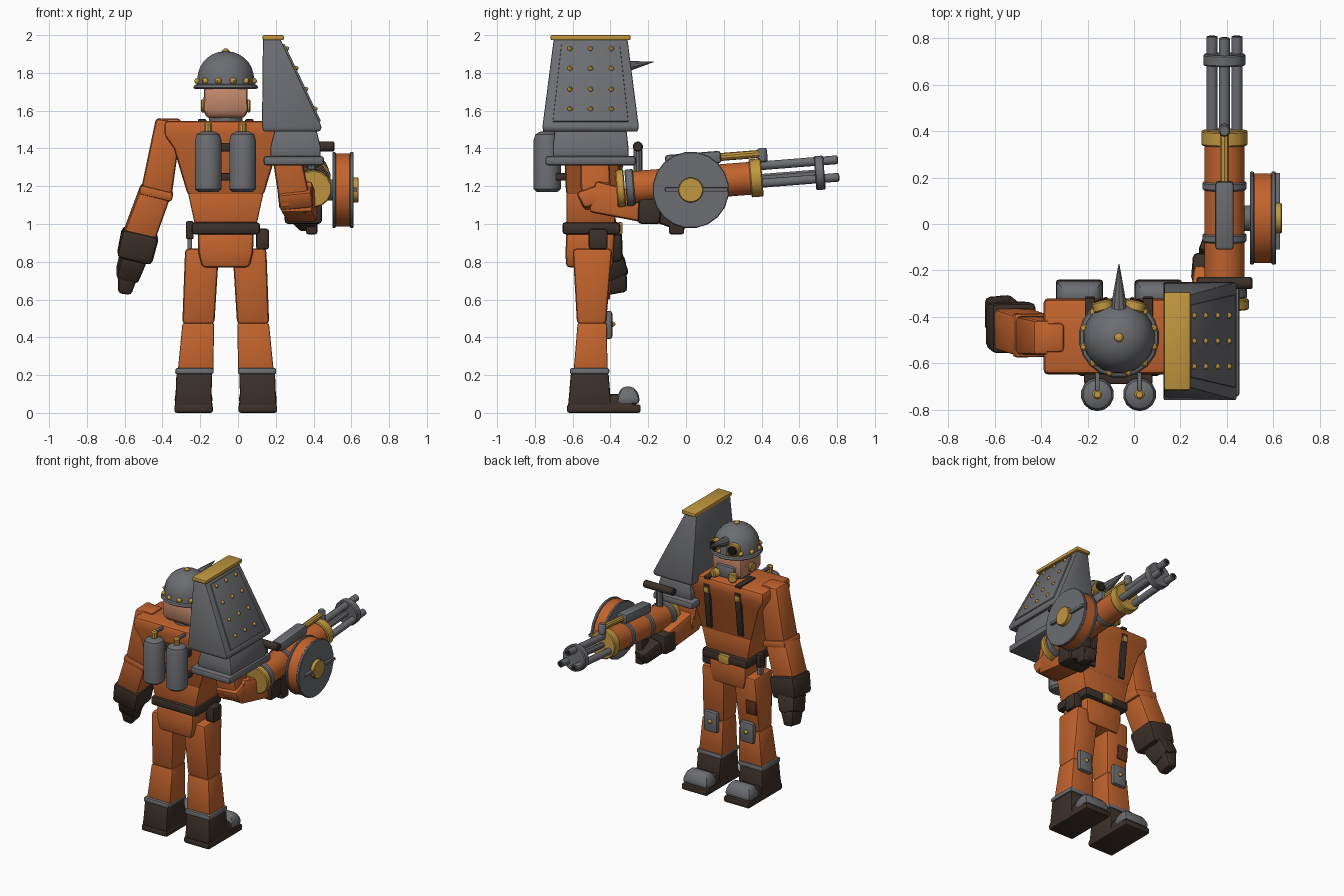
import bpy, bmesh, math
from mathutils import Vector as V

if "Cube" in bpy.data.objects:
    bpy.data.objects.remove(bpy.data.objects["Cube"])

CX, CY = -0.065, -0.49      # body centre


def material(name, rgb):
    m = bpy.data.materials.new(name)
    m.diffuse_color = (*rgb, 1)
    m.use_nodes = True
    m.node_tree.nodes["Principled BSDF"].inputs["Base Color"].default_value = m.diffuse_color
    return m


ORANGE = material("orange_cloth", (0.54, 0.125, 0.026))
GREY = material("grey_metal", (0.15, 0.153, 0.165))
BROWN = material("dark_leather", (0.045, 0.03, 0.023))
BRASS = material("brass", (0.54, 0.31, 0.05))
SKIN = material("skin", (0.56, 0.25, 0.15))
PATCH = material("patch_brown", (0.14, 0.032, 0.014))
LENS = material("dark_lens", (0.012, 0.011, 0.012))


def finish(name, bm, mat, bevel=0.0):
    bmesh.ops.recalc_face_normals(bm, faces=bm.faces)
    if bevel:
        sharp = [e for e in bm.edges if e.calc_face_angle(0) > math.radians(28)]
        bmesh.ops.bevel(bm, geom=sharp, offset=bevel, segments=2, profile=0.5,
                        affect='EDGES', clamp_overlap=True)
    me = bpy.data.meshes.new(name)
    bm.to_mesh(me)
    bm.free()
    me.materials.append(mat)
    ob = bpy.data.objects.new(name, me)
    bpy.context.collection.objects.link(ob)
    return ob


def skin_rings(rings):
    bm = bmesh.new()
    vs = [[bm.verts.new(p) for p in r] for r in rings]
    n = len(vs[0])
    for a, b in zip(vs, vs[1:]):
        for i in range(n):
            j = (i + 1) % n
            bm.faces.new((a[i], a[j], b[j], b[i]))
    bm.faces.new(vs[0])
    bm.faces.new(vs[-1])
    return bm


def loft(name, mat, rings, bevel=0.012):
    """Rectangular sections stacked in z: (x, y, z, half_x, half_y)."""
    return finish(name, skin_rings([[(x + a * hx, y + b * hy, z) for a, b in
                  ((-1, -1), (1, -1), (1, 1), (-1, 1))] for x, y, z, hx, hy in rings]), mat, bevel)


def limb(name, mat, p0, p1, s0, s1, bevel=0.02, side=(1, 0, 0)):
    """Tapered box from p0 to p1 with half sizes s0, s1 (along side, across)."""
    p0, p1 = V(p0), V(p1)
    d = (p1 - p0).normalized()
    u = (V(side) - d * d.dot(V(side))).normalized()
    w = d.cross(u)
    return finish(name, skin_rings([[p + u * a * s[0] + w * b * s[1] for a, b in
                  ((-1, -1), (1, -1), (1, 1), (-1, 1))] for p, s in ((p0, s0), (p1, s1))]), mat, bevel)


def box(name, mat, lo, hi, bevel=0.01):
    c = [(a + b) / 2 for a, b in zip(lo, hi)]
    h = [(b - a) / 2 for a, b in zip(lo, hi)]
    return loft(name, mat, [(c[0], c[1], z, h[0], h[1]) for z in (lo[2], hi[2])], bevel)


def lathe(name, mat, p, axis, profile, n=16):
    """Round part: (radius, distance along axis) profile."""
    q = V(axis).to_track_quat('Z', 'Y')
    return finish(name, skin_rings([[V(p) + q @ V((r * math.cos(t), r * math.sin(t), h))
                  for t in (2 * math.pi * (i + 0.5) / n for i in range(n))] for r, h in profile]), mat)


def disc(name, mat, p, axis, r, h0, h1, n=16, b=0.006):
    return lathe(name, mat, p, axis, [(r - b, h0), (r, h0 + b), (r, h1 - b), (r - b, h1)], n)


def stud(name, p, axis, r=0.013):
    return lathe(name, BRASS, p, axis, [(r, -0.004), (r, 0.002), (r * 0.75, r * 0.6), (r * 0.2, r)], 8)


# legs and boots, mirrored about the body centre
for s, tag in ((-1, "left"), (1, "right")):
    X = lambda d: CX + s * d
    loft(tag + "_leg", ORANGE, [(X(.155), -.595, .22, .092, .088), (X(.145), -.5, .47, .085, .077),
         (X(.125), -.495, .87, .09, .105)][1:] , 0.02)
    loft(tag + "_shin", ORANGE, [(X(.16), -.505, .22, .094, .09), (X(.145), -.497, .475, .084, .077)], 0.008)
    loft(tag + "_ankle_ring", GREY, [(X(.166), -.51, .205, .102, .105), (X(.166), -.51, .238, .1, .103)], .01)
    loft(tag + "_boot", BROWN, [(X(.17), -.51, .03, .1, .115), (X(.17), -.51, .11, .095, .108),
         (X(.166), -.51, .21, .095, .1)], .012)
    loft(tag + "_foot", BROWN, [(X(.17), -.35, .03, .098, .1), (X(.17), -.385, .1, .085, .06)], .015)
    box(tag + "_sole", BROWN, (X(.17) - .102, -.63, 0), (X(.17) + .102, -.24, .045), .012)
    loft(tag + "_toe_cap", GREY, [(X(.17), -.305, .045, .1, .06), (X(.17), -.305, .095, .1, .058),
         (X(.17), -.308, .14, .075, .03)], .022)
    box(tag + "_knee_pad", GREY, (X(.145) - .055, -.43, .39), (X(.145) + .055, -.39, .54), .015)
    stud(tag + "_knee_stud", (X(.145), -.39, .47), (0, 1, 0), .016)
limb("thigh_patch", PATCH, (X(-.13) - .045, -.412, .6), (X(-.13) - .045, -.402, .7), (.04, .008), (.04, .008), .002)

# torso
loft("chest", ORANGE, [(CX, -.5, 1.15, .2, .135), (CX, -.495, 1.4, .275, .15),
     (CX, -.485, 1.47, .325, .165), (CX, -.485, 1.545, .325, .16)], .02)
loft("waist", ORANGE, [(CX, -.505, .98, .16, .128), (CX, -.5, 1.165, .2, .133)], .01)
loft("pelvis", ORANGE, [(CX, -.51, .77, .125, .125), (CX, -.51, .85, .145, .128), (CX, -.505, .97, .148, .128)], .02)
box("belt", BROWN, (CX - .182, -.655, .945), (CX + .182, -.347, 1.01), .018)
box("belt_buckle", BRASS, (CX - .042, -.36, .945), (CX + .042, -.336, 1.01), .008)
box("belt_pouch", BROWN, (.095, -.515, .865), (.165, -.415, .975), .015)
box("knife_sheath", BROWN, (-.275, -.52, .92), (-.235, -.46, 1.015), .008)
box("knife_blade", GREY, (-.268, -.51, .77), (-.243, -.47, .925), .005)
for x in (-.19, .06):
    limb("chest_strap", BROWN, (x, -.36, 1.18), (x, -.325, 1.5), (.022, .012), (.022, .012), .004)
    box("strap_buckle", BRASS, (x - .02, -.335, 1.44), (x + .02, -.312, 1.48), .004)
    box("strap_top", BROWN, (x - .022, -.5, 1.535), (x + .022, -.32, 1.555), .005)

# back tanks
for x in (-.158, .024):
    lathe("air_tank", GREY, (x, -.735, 1.17), (0, 0, 1),
          [(.055, 0), (.072, .015), (.072, .275), (.062, .305), (.035, .32)], 14)
    lathe("tank_valve", BRASS, (x, -.735, 1.48), (0, 0, 1), [(.022, 0), (.022, .05), (.014, .06)], 10)
    box("tank_hose", GREY, (x - .01, -.74, 1.515), (x + .01, -.63, 1.535), .004)
box("tank_bracket", BROWN, (-.215, -.69, 1.385), (.08, -.63, 1.43), .008)
box("lower_tank_bracket", BROWN, (-.215, -.69, 1.23), (.08, -.62, 1.27), .008)

# head and helmet
disc("neck_ring", GREY, (CX, CY, 1.53), (0, 0, 1), .09, 0, .05)
loft("head", SKIN, [(CX, CY, 1.56, .1, .1), (CX, CY, 1.6, .118, .12), (CX, CY, 1.73, .115, .12)], .02)
box("face_mask", GREY, (CX - .075, -.4, 1.56), (CX + .075, -.35, 1.655), .02)
for s in (-1, 1):
    disc("ear_disc", BRASS, (CX + s * .11, CY, 1.625), (s, 0, 0), .035, 0, .022, 12)
    disc("mask_filter", BRASS, (CX + s * .06, -.365, 1.59), (s * .5, 1, 0), .032, 0, .045, 12)
    disc("goggle_ring", BRASS, (CX + s * .065, -.375, 1.79), (s * .25, 1, 0), .044, 0, .045, 14)
    disc("goggle_lens", LENS, (CX + s * .065, -.375, 1.79), (s * .25, 1, 0), .033, .03, .053, 14)
lathe("helmet", GREY, (CX, CY, 1.715), (0, 0, 1), [(.165, 0), (.174, .008), (.168, .02), (.155, .025), (.152, .06)] +
      [(.15 * math.cos(a), .06 + .14 * math.sin(a)) for a in (math.radians(d) for d in range(10, 90, 13))], 20)
lathe("helmet_knob", BRASS, (CX, CY, 1.905), (0, 0, 1), [(.02, 0), (.02, .012), (.012, .022), (.003, .025)], 10)
for i in range(12):
    a = math.radians(30 * i + 15)
    o = V((math.cos(a), math.sin(a), 0))
    stud("helmet_stud", V((CX, CY, 1.757)) + o * .153, o, .018)
lathe("helmet_spike", GREY, (CX, -.37, 1.825), (0, 1, .17), [(.034, 0), (.028, .06), (.002, .2)], 10)

# free arm
limb("left_upper_arm", ORANGE, (-.365, -.49, 1.55), (-.435, -.48, 1.15), (.07, .075), (.083, .085))
box("left_shoulder_flap", ORANGE, (-.43, -.555, 1.41), (-.3, -.425, 1.558), .02)
limb("left_elbow_fold", ORANGE, (-.428, -.48, 1.19), (-.44, -.478, 1.14), (.09, .095), (.09, .095), .015)
limb("left_forearm", ORANGE, (-.435, -.48, 1.18), (-.53, -.45, .92), (.083, .088), (.085, .09))
limb("left_cuff", BROWN, (-.515, -.45, .96), (-.55, -.435, .81), (.1, .11), (.095, .1), .025)
limb("left_hand", BROWN, (-.55, -.425, .84), (-.59, -.375, .72), (.07, .085), (.06, .075), .02)
limb("left_fingers", BROWN, (-.582, -.385, .75), (-.6, -.365, .635), (.055, .07), (.035, .055), .018)
limb("left_thumb", BROWN, (-.54, -.35, .82), (-.57, -.325, .73), (.025, .025), (.022, .02), .012)

# weapon arm
limb("right_upper_arm", ORANGE, (.225, -.49, 1.54), (.305, -.475, 1.1), (.07, .075), (.083, .08))
limb("right_elbow_fold", ORANGE, (.3, -.49, 1.19), (.31, -.46, 1.1), (.09, .095), (.09, .08), .02)
limb("right_forearm", ORANGE, (.31, -.49, 1.145), (.34, -.2, 1.08), (.085, .085), (.082, .075))
limb("right_cuff", BROWN, (.345, -.25, 1.075), (.35, -.13, 1.07), (.1, .075), (.095, .07), .02)
limb("right_hand", BROWN, (.35, -.14, 1.06), (.37, .0, 1.0), (.075, .055), (.045, .045), .018)
box("rear_trigger_grip", BROWN, (.36, -.09, .945), (.42, -.01, 1.15), .012)

# rotary gun, tilted slightly upward
AX = V((0, math.cos(math.radians(4.5)), math.sin(math.radians(4.5))))
G = V((.39, 0, 1.215))
UP = V((0, -AX.z, AX.y))
disc("gun_body", ORANGE, G, AX, .088, -.3, .37, 20)
disc("gun_rear_cap", BRASS, G + V((.008, 0, 0)), AX, .1, -.37, -.325, 14)
disc("gun_rear_ring", GREY, G, AX, .1, -.32, -.275, 16)
for h in (-.06, .165):
    disc("gun_band", GREY, G, AX, .096, h - .018, h + .018, 20)
disc("gun_front_ring", BRASS, G, AX, .101, .34, .405, 18)
disc("muzzle_ring", GREY, G, AX, .092, .685, .735, 16)
disc("barrel_core", GREY, G, AX, .02, .38, .72, 8)
for k in range(3):
    a = math.radians(90 + 120 * k)
    P = G + V((math.cos(a) * .062, 0, 0)) + UP * (math.sin(a) * .062)
    disc("barrel", GREY, P, AX, .024, .38, .81, 12, .003)
    disc("barrel_bore", LENS, P, AX, .015, .80, .812, 10, .001)

# top handle rod
T = G + UP * .125
limb("top_housing", GREY, T + AX * -.1, T + AX * .195, (.04, .033), (.04, .033), .014)
disc("top_rod", BRASS, T, AX, .021, .19, .41, 10)
lathe("top_knob", GREY, T + AX * .415, UP, [(.022, -.045), (.026, -.04), (.026, .02), (.02, .03)], 10)

# rear cross grip
disc("cross_grip", BROWN, (.27, -.255, 1.41), (1, 0, 0), .027, 0, .24, 12)
disc("grip_post", GREY, (.39, -.255, 1.27), (0, 0, 1), .024, 0, .14, 10)

# ammo drum
D = (0, .025, 1.18)
for name, mat, r, a, b in (("drum_mount", GREY, .055, .45, .505), ("drum_inner_plate", GREY, .203, .5, .518),
                           ("drum_body", ORANGE, .196, .515, .595), ("drum_outer_plate", GREY, .203, .592, .612),
                           ("drum_hub", BRASS, .066, .6, .638)):
    disc(name, mat, D, (1, 0, 0), r, a, b, 20, .004)
box("drum_latch", GREY, (.6, -.11, 1.172), (.63, .22, 1.192), .003)

# shoulder shield
SY = -.505
loft("shield_plate", GREY, [(.285, SY, 1.49, .15, .25), (.285, SY, 1.515, .158, .255),
     (.178, SY, 1.98, .046, .195)], .008)
box("shield_top_cap", BRASS, (.13, SY - .212, 1.973), (.243, SY + .212, 2.0), .008)
loft("shield_skirt", GREY, [(.305, SY, 1.35, .133, .2), (.305, SY, 1.41, .133, .2), (.305, SY, 1.5, .11, .19)], .01)
box("shield_flange", GREY, (.135, SY - .24, 1.31), (.455, SY + .24, 1.36), .015)
edge = lambda z: .224 + (1.98 - z) * .219 / .465
N = V((.465, 0, .219)).normalized()
limb("shield_panel", GREY, (edge(1.54), SY, 1.54), (edge(1.95), SY, 1.95), (.2, .009), (.155, .009), .004, (0, 1, 0))
for z in (1.605, 1.71, 1.82, 1.925):
    for dy in (-.11, 0, .11):
        stud("shield_rivet", V((edge(z), SY + dy, z)) + N * .008, N, .014)

# smooth rounded surfaces, keep hard edges
bpy.ops.object.select_all(action='SELECT')
bpy.context.view_layer.objects.active = bpy.context.selected_objects[0]
bpy.ops.object.shade_smooth_by_angle(angle=math.radians(32))
